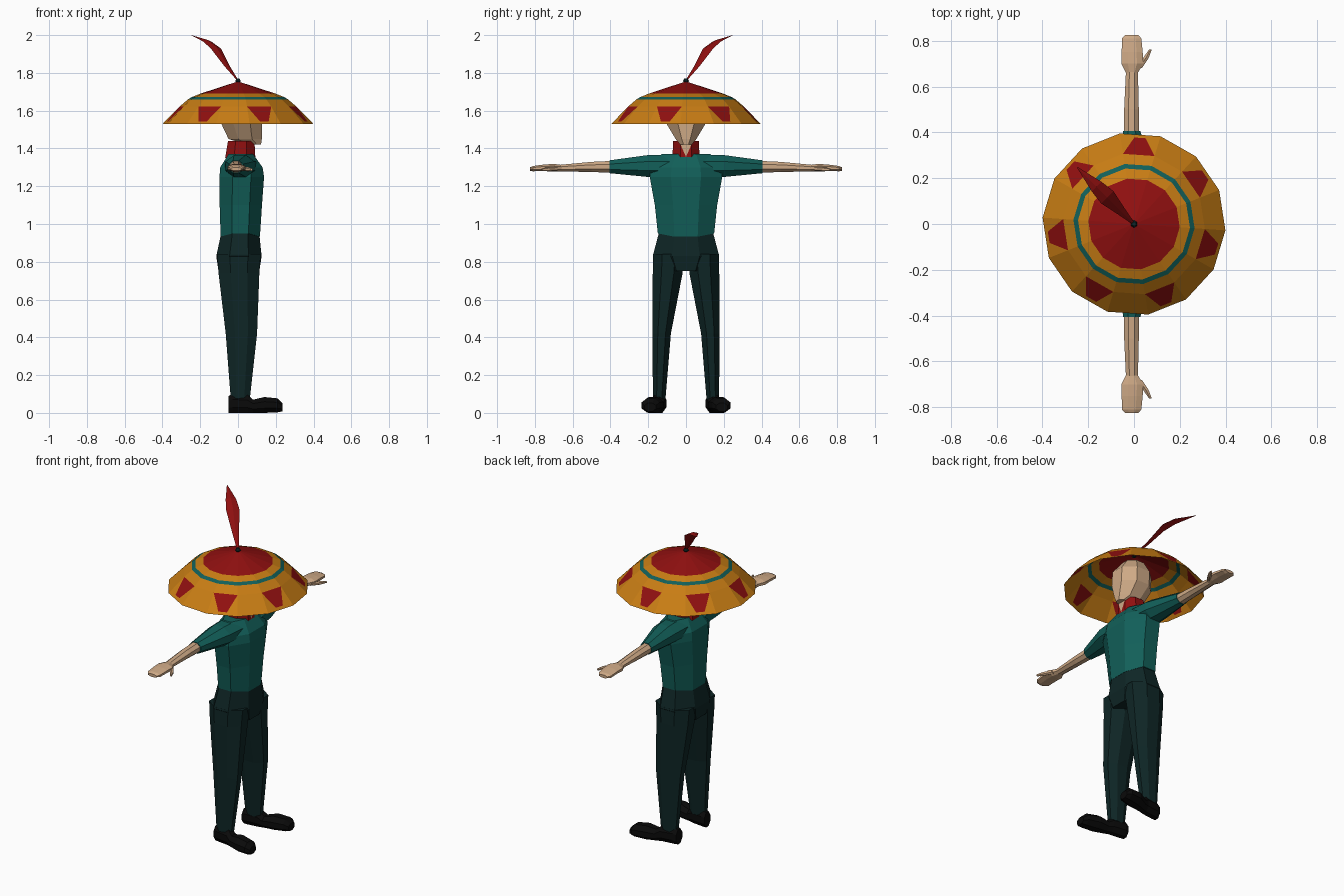
import bpy, bmesh, math
from mathutils import Vector

cube = bpy.data.objects.get("Cube")
if cube:
    bpy.data.objects.remove(cube, do_unlink=True)


def material(name, r, g, b):
    m = bpy.data.materials.new(name)
    m.use_nodes = True
    m.diffuse_color = (r, g, b, 1)
    bsdf = m.node_tree.nodes["Principled BSDF"]
    bsdf.inputs["Base Color"].default_value = (r, g, b, 1)
    bsdf.inputs["Roughness"].default_value = 0.9
    return m


TEAL = material("teal", 0.006, 0.115, 0.10)
GOLD = material("gold", 0.58, 0.205, 0.007)
RED = material("red", 0.28, 0.005, 0.005)
DARK = material("dark_green", 0.0045, 0.019, 0.019)
BLACK = material("black", 0.003, 0.003, 0.003)
SKIN = material("skin", 0.62, 0.40, 0.24)


def finish(bm, name, mats):
    bmesh.ops.recalc_face_normals(bm, faces=bm.faces)
    me = bpy.data.meshes.new(name)
    bm.to_mesh(me)
    bm.free()
    for m in mats:
        me.materials.append(m)
    ob = bpy.data.objects.new(name, me)
    bpy.context.collection.objects.link(ob)
    return ob


# Place (position along axis, two cross-section coordinates)
AXES = {
    "x": lambda t, u, v: (t, u, v),
    "y": lambda t, u, v: (u, t, v),
    "z": lambda t, u, v: (u, v, t),
}


def loft(name, mat, axis, rings, sides=8, flip=1, tweak=None):
    """Skin flat-sided rings given as (t, centre u, centre v, radius u, radius v)."""
    bm = bmesh.new()
    k = 1 / math.cos(math.pi / sides)
    loops = []
    for t, cu, cv, ru, rv in rings:
        loop = []
        for i in range(sides):
            a = (i + 0.5) * math.tau / sides
            p = Vector(AXES[axis](t, cu + ru * k * math.cos(a), cv + rv * k * math.sin(a)))
            if tweak:
                tweak(p)
            p.y *= flip
            loop.append(bm.verts.new(p))
        loops.append(loop)
    for a, b in zip(loops, loops[1:]):
        for i in range(sides):
            j = (i + 1) % sides
            bm.faces.new((a[i], a[j], b[j], b[i]))
    bm.faces.new(loops[0])
    bm.faces.new(loops[-1])
    return finish(bm, name, [mat])


# Hat: fourteen-sided shell with coloured rings and a patch on every other panel
def build_hat():
    bm = bmesh.new()
    n = 14
    start = math.radians(-4)
    profile = [(0.20, 1.69), (0.245, 1.672), (0.265, 1.66), (0.31, 1.622), (0.40, 1.53)]
    rings = [[bm.verts.new((r * math.cos(start + i * math.tau / n),
                            r * math.sin(start + i * math.tau / n), z))
              for i in range(n)] for r, z in profile]
    tip = bm.verts.new((0, 0, 1.755))

    def face(verts, colour):
        bm.faces.new(verts).material_index = colour

    for i in range(n):
        j = (i + 1) % n
        face((tip, rings[0][i], rings[0][j]), 1)
        for k, colour in enumerate((0, 2, 0)):
            a, b = rings[k], rings[k + 1]
            face((a[i], b[i], b[j], a[j]), colour)
        a, b, c, d = rings[3][i], rings[3][j], rings[4][j], rings[4][i]
        if i % 2:
            inner, outer = (a.co + b.co) / 2, (c.co + d.co) / 2
            mid = inner.lerp(outer, 0.85)
            side = (d.co - c.co).normalized() * 0.025
            p, q = bm.verts.new(mid + side), bm.verts.new(mid - side)
            face((a, p, q, b), 1)
            face((a, d, p), 0)
            face((d, c, q, p), 0)
            face((c, b, q), 0)
        else:
            face((a, d, c, b), 0)
    finish(bm, "hat", [GOLD, RED, TEAL])


build_hat()
loft("hat_knob", DARK, "z", [(1.745, 0, 0, 0.008, 0.008), (1.757, 0, 0, 0.014, 0.014),
                             (1.77, 0, 0, 0.008, 0.008)], sides=6)

# Feather: a folded leaf leaning back and sideways
bm = bmesh.new()
spine, left, right = [], [], []
across = Vector((1, 1, 0)).normalized()
for d, z, w in [(0, 1.76, 0.005), (0.08, 1.84, 0.02), (0.165, 1.94, 0.038), (0.23, 1.975, 0.03), (0.35, 2.0, 0.002)]:
    c = Vector((-d, d, 0)) * math.sqrt(0.5) + Vector((0, 0, z))
    drop = Vector((0, 0, -0.3 * w))
    spine.append(bm.verts.new(c))
    left.append(bm.verts.new(c + across * w + drop))
    right.append(bm.verts.new(c - across * w + drop))
for edge in (left, right):
    for i in range(len(spine) - 1):
        bm.faces.new((spine[i], spine[i + 1], edge[i + 1], edge[i]))
finish(bm, "feather", [RED])

# Head, neck scarf and open throat
loft("head", SKIN, "z", [(1.42, 0.085, 0, 0.037, 0.03), (1.45, 0.038, 0, 0.088, 0.055),
                         (1.53, 0.02, 0, 0.108, 0.103), (1.62, 0.015, 0, 0.108, 0.1),
                         (1.69, 0.005, 0, 0.065, 0.06)])
loft("scarf", RED, "z", [(1.35, 0.012, 0, 0.08, 0.072), (1.44, 0.017, 0, 0.07, 0.068)])
bm = bmesh.new()
bm.faces.new([bm.verts.new(p) for p in ((0.094, 0, 1.355), (0.091, 0.033, 1.43), (0.091, -0.033, 1.43))])
finish(bm, "throat", [SKIN])


# Shirt with a hem that dips at the middle
def hem(p):
    if p.z < 0.96:
        p.z -= 0.03 * (1 - min(1, abs(p.y) / 0.145))


loft("shirt", TEAL, "z", [(0.95, 0.012, 0, 0.104, 0.149), (1.10, 0.015, 0, 0.112, 0.165),
                          (1.25, 0.02, 0, 0.118, 0.192), (1.30, 0.018, 0, 0.112, 0.185),
                          (1.37, 0.015, 0, 0.065, 0.13)], tweak=hem)

# Trouser hips
loft("trouser_hips", DARK, "z", [(0.955, 0.012, 0, 0.1, 0.143), (0.83, 0.005, 0, 0.12, 0.176),
                                 (0.75, 0.005, 0, 0.108, 0.12)])

for side, s in (("left", 1), ("right", -1)):
    loft(side + "_sleeve", TEAL, "y", [(0.05, 0.015, 1.305, 0.085, 0.06), (0.2, 0.01, 1.307, 0.075, 0.058),
                                       (0.405, -0.01, 1.303, 0.038, 0.034)], flip=s)
    loft(side + "_forearm", SKIN, "y", [(0.39, -0.011, 1.303, 0.034, 0.031), (0.5, -0.011, 1.302, 0.032, 0.027),
                                        (0.67, -0.009, 1.296, 0.026, 0.017)], flip=s)
    loft(side + "_hand", SKIN, "y", [(0.66, -0.009, 1.296, 0.026, 0.017), (0.70, -0.007, 1.298, 0.048, 0.02),
                                     (0.75, -0.008, 1.298, 0.046, 0.017), (0.81, -0.01, 1.293, 0.042, 0.014),
                                     (0.826, -0.01, 1.291, 0.028, 0.009)], flip=s)
    loft(side + "_thumb", SKIN, "y", [(0.68, 0.022, 1.293, 0.012, 0.01), (0.725, 0.052, 1.29, 0.012, 0.01),
                                      (0.762, 0.072, 1.288, 0.006, 0.006)], sides=6, flip=s)
    loft(side + "_trouser_leg", DARK, "z", [(0.84, 0.005, 0.092, 0.115, 0.082), (0.74, 0.005, 0.097, 0.108, 0.079),
                                            (0.42, 0.018, 0.129, 0.083, 0.049),
                                            (0.07, 0.012, 0.142, 0.05, 0.033)], flip=s)
    loft(side + "_shoe", BLACK, "x", [(-0.05, 0.138, 0.045, 0.03, 0.045), (-0.03, 0.14, 0.05, 0.036, 0.05),
                                      (0.05, 0.15, 0.048, 0.036, 0.048), (0.08, 0.16, 0.035, 0.04, 0.035),
                                      (0.14, 0.175, 0.042, 0.055, 0.042), (0.21, 0.188, 0.04, 0.048, 0.037),
                                      (0.235, 0.19, 0.03, 0.03, 0.022)], flip=s)
